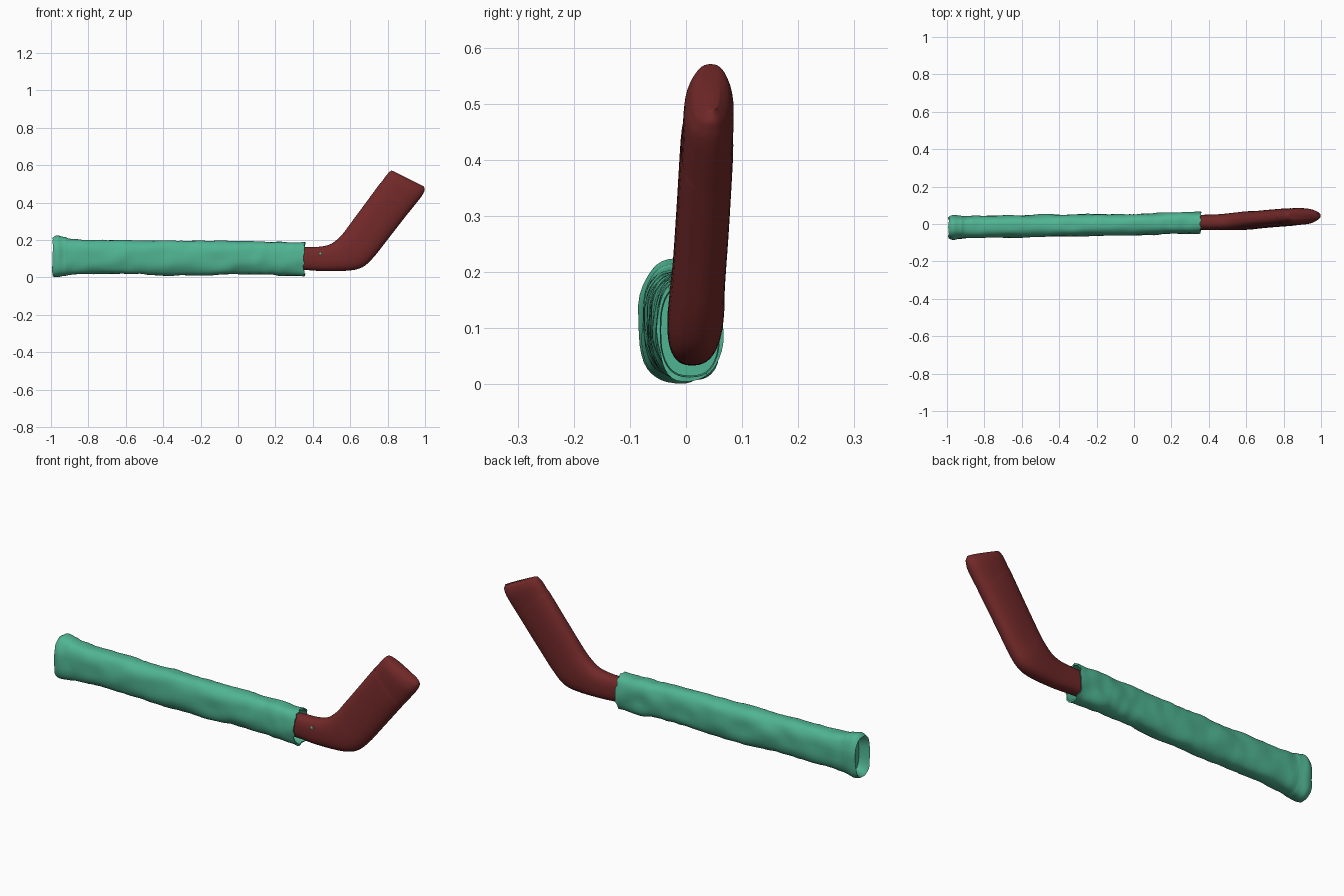
import bpy, bmesh, math
from mathutils import Vector, noise

if "Cube" in bpy.data.objects:
    bpy.data.objects.remove(bpy.data.objects["Cube"])

SIDES = 40


def material(name, col):
    m = bpy.data.materials.new(name)
    m.diffuse_color = (*col, 1)
    m.use_nodes = True
    m.node_tree.nodes["Principled BSDF"].inputs["Base Color"].default_value = m.diffuse_color
    return m


def spline(st, sub):
    """Catmull-Rom through the stations."""
    out = []
    for i in range(len(st) - 1):
        p0, p1, p2, p3 = (st[max(0, min(len(st) - 1, i + k))] for k in (-1, 0, 1, 2))
        for s in range(sub):
            t = s / sub
            out.append([0.5 * (2 * b + (c - a) * t + (2 * a - 5 * b + 4 * c - d) * t * t
                               + (3 * b - a - 3 * c + d) * t ** 3)
                        for a, b, c, d in zip(p0, p1, p2, p3)])
    return out + [list(st[-1])]


def ring(st, power):
    """Rounded section from upper edge (xt, zt), lower edge (xb, zb), y centre and half depth."""
    xt, zt, xb, zb, yc, hy = st
    mid = Vector(((xt + xb) / 2, yc, (zt + zb) / 2))
    up = Vector(((xt - xb) / 2, 0, (zt - zb) / 2))
    pts = []
    for i in range(SIDES):
        a = math.tau * i / SIDES
        c, s = math.cos(a), math.sin(a)
        u = math.copysign(abs(c) ** (2 / power), c)
        v = math.copysign(abs(s) ** (2 / power), s)
        pts.append(mid + up * u + Vector((0, hy * v, 0)))
    return pts


def loft(name, rings, mat, angle):
    bm = bmesh.new()
    loops = [[bm.verts.new(p) for p in r] for r in rings]
    for a, b in zip(loops, loops[1:]):
        for i in range(SIDES):
            j = (i + 1) % SIDES
            bm.faces.new((a[i], a[j], b[j], b[i]))
    bm.faces.new(loops[0])
    bm.faces.new(loops[-1])
    bmesh.ops.recalc_face_normals(bm, faces=bm.faces)
    me = bpy.data.meshes.new(name)
    bm.to_mesh(me)
    bm.free()
    ob = bpy.data.objects.new(name, me)
    bpy.context.collection.objects.link(ob)
    me.materials.append(mat)
    bpy.ops.object.select_all(action='DESELECT')
    ob.select_set(True)
    bpy.context.view_layer.objects.active = ob
    bpy.ops.object.shade_smooth_by_angle(angle=math.radians(angle))
    return ob


green = material("sleeve_green", (0.08, 0.46, 0.29))
red = material("handle_red", (0.17, 0.022, 0.022))

# Bent handle: upper edge, lower edge, y centre, half depth
bend = [
    (0.26, 0.160, 0.26, 0.042, 0.008, 0.038),
    (0.36, 0.162, 0.36, 0.040, 0.009, 0.040),
    (0.44, 0.165, 0.46, 0.034, 0.010, 0.042),
    (0.50, 0.181, 0.59, 0.037, 0.014, 0.047),
    (0.555, 0.228, 0.665, 0.055, 0.019, 0.049),
    (0.60, 0.287, 0.725, 0.108, 0.023, 0.047),
    (0.68, 0.395, 0.80, 0.203, 0.030, 0.047),
    (0.755, 0.497, 0.905, 0.338, 0.037, 0.047),
    (0.765, 0.508, 0.915, 0.350, 0.038, 0.045),
    (0.795, 0.548, 0.975, 0.425, 0.041, 0.044),
    (0.812, 0.566, 0.993, 0.455, 0.043, 0.036),
    (0.822, 0.571, 0.998, 0.470, 0.044, 0.027),
    (0.840, 0.564, 0.994, 0.487, 0.045, 0.015),
]
loft("bent_handle", [ring(s, 2.5) for s in spline(bend, 5)], red, 50)

# Wrinkled sleeve: x, top z, bottom z, y centre, half depth
shell = [
    (-0.990, 0.214, 0.006, -0.018, 0.058),
    (-0.965, 0.226, 0.003, -0.018, 0.066),
    (-0.925, 0.217, 0.010, -0.018, 0.062),
    (-0.870, 0.206, 0.014, -0.016, 0.059),
    (-0.600, 0.200, 0.019, -0.012, 0.059),
    (-0.300, 0.198, 0.010, -0.007, 0.058),
    (0.000, 0.194, 0.017, -0.003, 0.058),
    (0.200, 0.190, 0.012, 0.004, 0.057),
    (0.355, 0.187, 0.007, 0.007, 0.057),
]


def section(x, zt, zb, y, h):
    return ring((x, zt, x, zb, y, h), 2.6)


outer = []
for s in spline(shell, 12):
    r = section(*s)
    mid = Vector((s[0], s[3], (s[1] + s[2]) / 2))
    for p in r:
        n = noise.noise(Vector((p.x * 9, p.y * 16, p.z * 16)))
        n += 0.6 * noise.noise(Vector((p.x * 24, p.y * 12, p.z * 12)))
        p += (p - mid).normalized() * 0.006 * n
        p.z = max(p.z, 0)
    outer.append(r)

# Ragged cuff at the open end, then the inner wall
for p in outer[-1]:
    p.x += 0.012 * noise.noise(p * 50)
inner = []
for x, k in ((0.355, 0.93), (0.33, 0.90), (0.27, 0.90)):
    inner.append(section(x, 0.097 + 0.09 * k, 0.097 - 0.09 * k, 0.007, 0.057 * k))
for p, q in zip(inner[0], outer[-1]):
    p.x = q.x
# Recessed closed end inside the flared lip
recess = [section(-0.945, 0.190, 0.028, -0.018, 0.035),
          section(-0.985, 0.206, 0.012, -0.018, 0.051)]
for p in outer[0]:
    p.x += 0.008 * noise.noise(p * 25)
loft("wrinkled_sleeve", recess + outer + inner, green, 55)

# Small stud on the front of the neck
bpy.ops.mesh.primitive_uv_sphere_add(segments=12, ring_count=8, radius=0.008,
                                     location=(0.44, -0.029, 0.127))
stud = bpy.context.object
stud.name = "neck_stud"
stud.scale.y = 0.5
stud.data.materials.append(green)
bpy.ops.object.shade_smooth()
